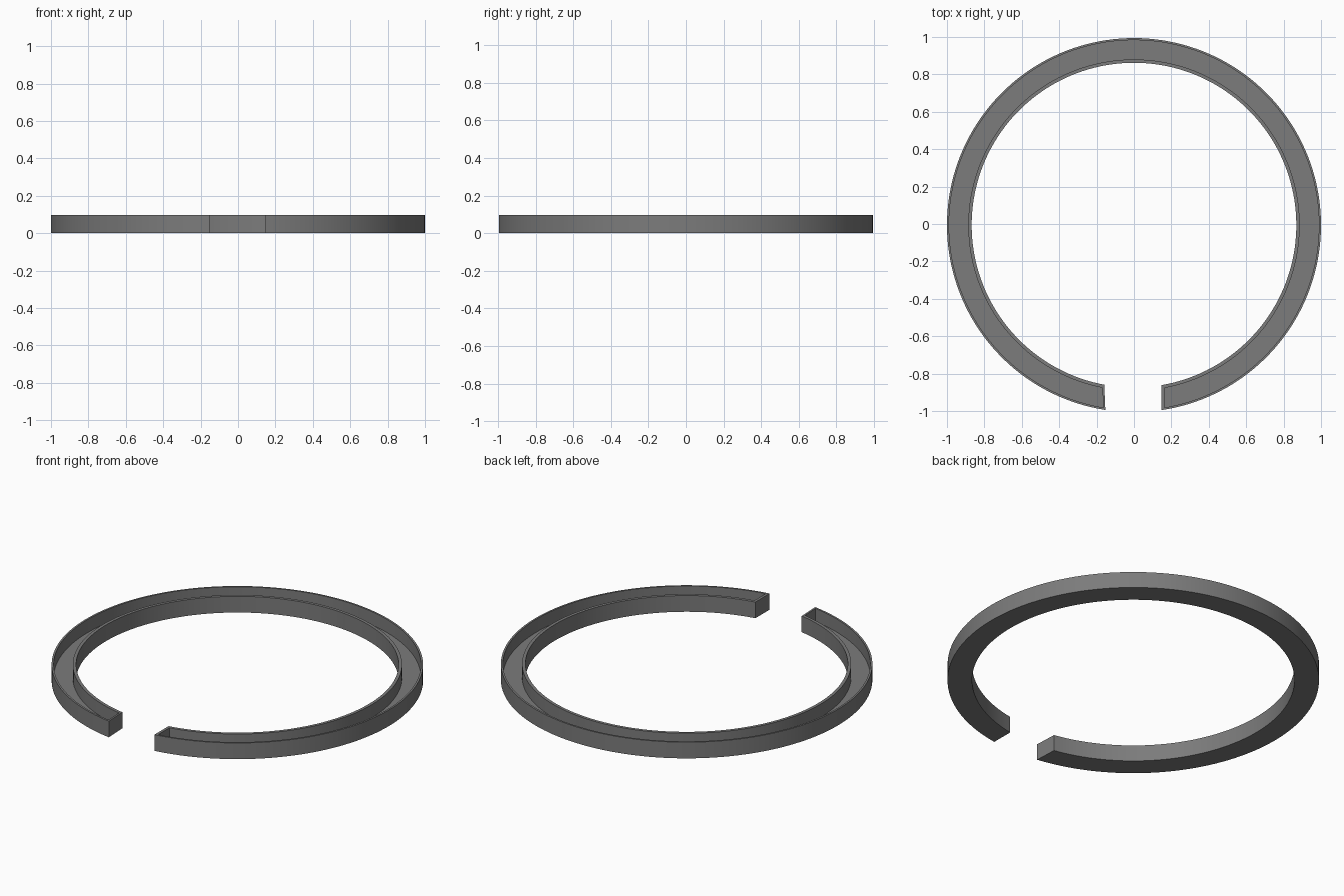
import bpy, bmesh, math

if "Cube" in bpy.data.objects:
    bpy.data.objects.remove(bpy.data.objects["Cube"])

N = 160            # steps around the ring
H, FLOOR = 0.096, 0.018
CY = -0.006        # ring centre in y


def outline(bm, r_out, r_in, right, left_out, left_in, z):
    """Split-ring outline cut by the gap ends: outer and inner rows of vertices."""
    rows = []
    for r, left in ((r_out, left_out), (r_in, left_in)):
        a0 = -math.pi / 2 + math.asin(right / r)
        a1 = 1.5 * math.pi - math.asin(left / r)
        row = []
        for i in range(N + 1):
            a = a0 + (a1 - a0) * i / N
            row.append(bm.verts.new((r * math.cos(a), CY + r * math.sin(a), z)))
        rows.append(row)
    return rows


def loop(rows):
    return rows[0] + rows[1][::-1]


def bridge(bm, a, b):
    n = len(a)
    for i in range(n):
        j = (i + 1) % n
        bm.faces.new((a[i], a[j], b[j], b[i]))


def strip(bm, rows):
    o, s = rows
    for i in range(N):
        bm.faces.new((o[i], o[i + 1], s[i + 1], s[i]))


bm = bmesh.new()
body = (1.0, 0.868, 0.147, 0.153, 0.159)
cavity = (0.989, 0.886, 0.163, 0.164, 0.169)
bottom = outline(bm, *body, 0)
rim_out = outline(bm, *body, H)
rim_in = outline(bm, *cavity, H)
floor = outline(bm, *cavity, FLOOR)

strip(bm, bottom)                              # underside
bridge(bm, loop(bottom), loop(rim_out))        # outside walls and ends
bridge(bm, loop(rim_out), loop(rim_in))        # thin top rim
bridge(bm, loop(rim_in), loop(floor))          # channel walls
strip(bm, floor)                               # channel floor
bmesh.ops.recalc_face_normals(bm, faces=bm.faces)

mesh = bpy.data.meshes.new("split_ring_channel")
bm.to_mesh(mesh)
bm.free()
ring = bpy.data.objects.new("split_ring_channel", mesh)
bpy.context.collection.objects.link(ring)

mat = bpy.data.materials.new("dark grey")
mat.diffuse_color = (0.2, 0.2, 0.2, 1)
mat.use_nodes = True
mat.node_tree.nodes["Principled BSDF"].inputs["Base Color"].default_value = mat.diffuse_color
mesh.materials.append(mat)

bpy.context.view_layer.objects.active = ring
ring.select_set(True)
bpy.ops.object.shade_smooth_by_angle(angle=math.radians(30))
